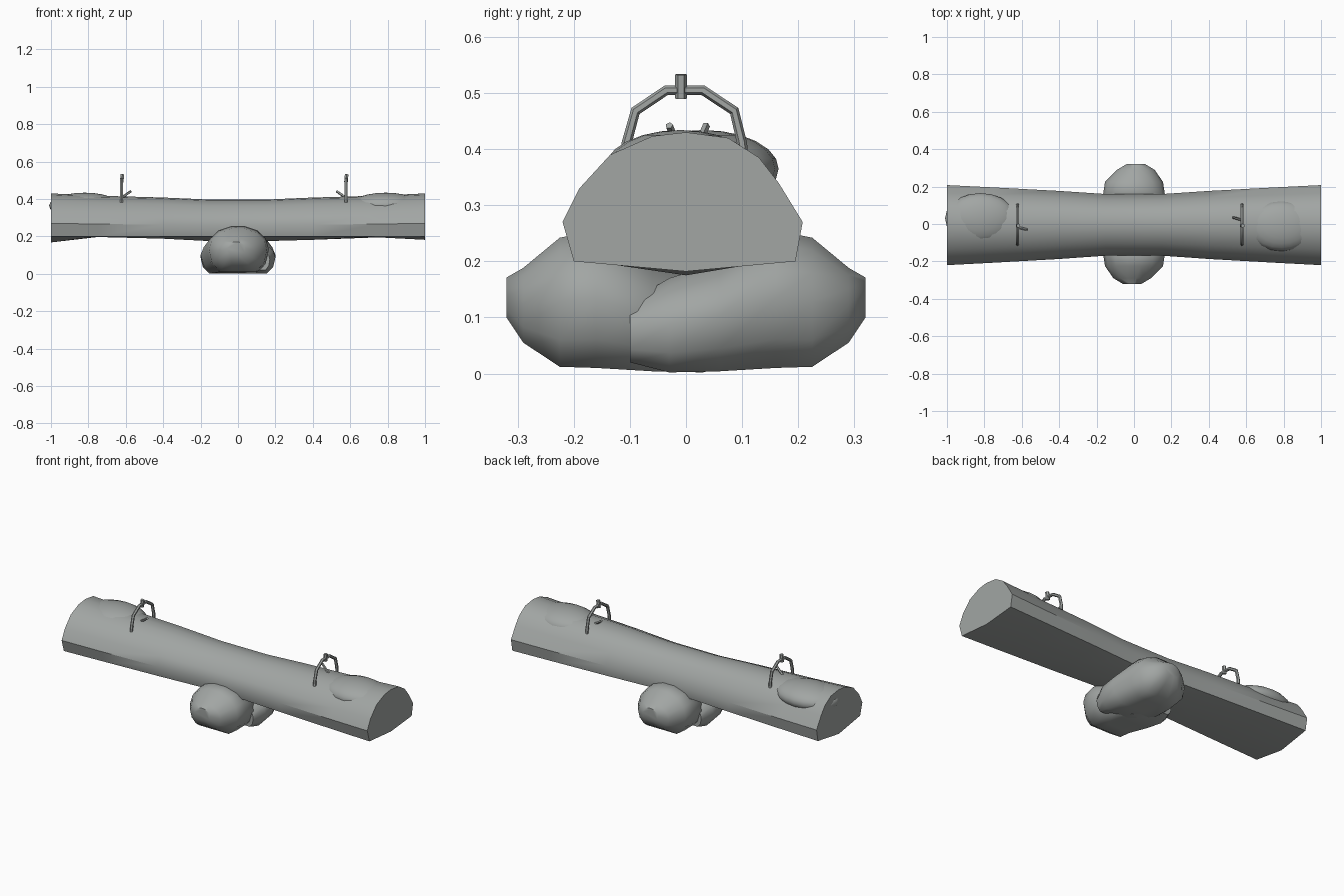
import bpy, bmesh, math
from mathutils import Vector

cube = bpy.data.objects.get("Cube")
if cube:
    bpy.data.objects.remove(cube)

grey = bpy.data.materials.new("weathered_grey")
grey.use_nodes = True
tone = (0.36, 0.38, 0.37, 1)
grey.diffuse_color = tone
grey.node_tree.nodes["Principled BSDF"].inputs["Base Color"].default_value = tone


def finish(bm, name, angle=40):
    bmesh.ops.recalc_face_normals(bm, faces=bm.faces)
    mesh = bpy.data.meshes.new(name)
    bm.to_mesh(mesh)
    bm.free()
    mesh.materials.append(grey)
    ob = bpy.data.objects.new(name, mesh)
    bpy.context.collection.objects.link(ob)
    bpy.ops.object.select_all(action='DESELECT')
    ob.select_set(True)
    bpy.context.view_layer.objects.active = ob
    bpy.ops.object.shade_smooth_by_angle(angle=math.radians(angle))
    return ob


def loft(name, rings, angle=40):
    """Skin a list of matching closed rings and cap both ends."""
    bm = bmesh.new()
    loops = [[bm.verts.new(p) for p in ring] for ring in rings]
    n = len(loops[0])
    for a, b in zip(loops, loops[1:]):
        for i in range(n):
            j = (i + 1) % n
            bm.faces.new((a[i], a[j], b[j], b[i]))
    bm.faces.new(loops[0])
    bm.faces.new(loops[-1])
    return finish(bm, name, angle)


# Log: flat-bottomed section, narrower at the middle
section = [(-.2, .2), (-.22, .27), (-.19, .33), (-.135, .39), (-.06, .423),
           (0, .43), (.075, .42), (.13, .385), (.165, .34), (.208, .27), (.195, .2)]
# x, width scale, top height, keel height
stations = [(-1, 1, .43, .168), (-.75, .94, .418, .197), (-.4, .85, .408, .188),
            (-.15, .77, .397, .175), (.15, .77, .397, .175), (.4, .85, .408, .182),
            (.75, .94, .418, .195), (1, 1, .43, .182)]
rings = []
for x, w, top, keel in stations:
    ring = [(x, y * w, .2 + (z - .2) * (top - .2) / .23) for y, z in section]
    rings.append(ring + [(x, 0, keel)])
loft("seesaw_log", rings)

# Raised worn seats near both ends
for name, x, y in (("left_seat", .79, -.01), ("right_seat", -.82, .03)):
    bm = bmesh.new()
    bmesh.ops.create_uvsphere(bm, u_segments=20, v_segments=12, radius=1)
    for v in bm.verts:
        v.co = Vector((x + v.co.x * .19, y + v.co.y * .135, .365 + v.co.z * .069))
    finish(bm, name)

# Two interlocking rocks, the second turned half around
# y, centre x, half width, low z, high z
slices = [(-.32, -.01, .05, .1, .172), (-.29, -.01, .1, .055, .19),
          (-.225, 0, .155, .012, .245), (-.16, 0, .165, .01, .258),
          (-.06, -.02, .18, .004, .2), (.03, -.08, .12, .002, .172),
          (.1, -.11, .06, .02, .13)]


def rock(name, turn):
    rings = []
    for y, cx, half, low, high in slices:
        mid, rise = (low + high) / 2, (high - low) / 2
        ring = []
        for i in range(14):
            a = math.tau * i / 14
            z = mid + rise * math.sin(a) * (1 if math.sin(a) > 0 else 1.35)
            ring.append((turn * (cx + half * math.cos(a)), turn * y, max(low, z)))
        rings.append(ring)
    loft(name, rings, 50)


rock("front_rock", 1)
rock("back_rock", -1)


def bar(name, points, radius, sides=6):
    """Straight-sided rod following a path."""
    pts = [Vector(p) for p in points]
    rings = []
    for i, p in enumerate(pts):
        d = (pts[min(i + 1, len(pts) - 1)] - pts[max(i - 1, 0)]).normalized()
        u = d.cross(Vector((.3, 1, 0)) if abs(d.x) > .5 else Vector((1, 0, 0))).normalized()
        v = d.cross(u)
        rings.append([p + (u * math.cos(math.tau * k / sides)
                           + v * math.sin(math.tau * k / sides)) * radius
                      for k in range(sides)])
    loft(name, rings, 35)


# Handles: bent branch arch, top knob and small twig
arch = [(-.108, .38), (-.106, .41), (-.09, .468), (-.035, .505),
        (.03, .505), (.086, .468), (.1, .41), (.102, .38)]
for side, x, twig_y, s in (("left", .577, .036, -1), ("right", -.622, -.03, 1)):
    bar(side + "_handle", [(x, y, z) for y, z in arch], .009)
    bar(side + "_handle_knob", [(x, -.009, .49), (x + .004, -.009, .533)], .011)
    bar(side + "_handle_twig", [(x - s * .01, twig_y * .5, .4),
                                (x + s * .05, twig_y, .442)], .007, 5)
